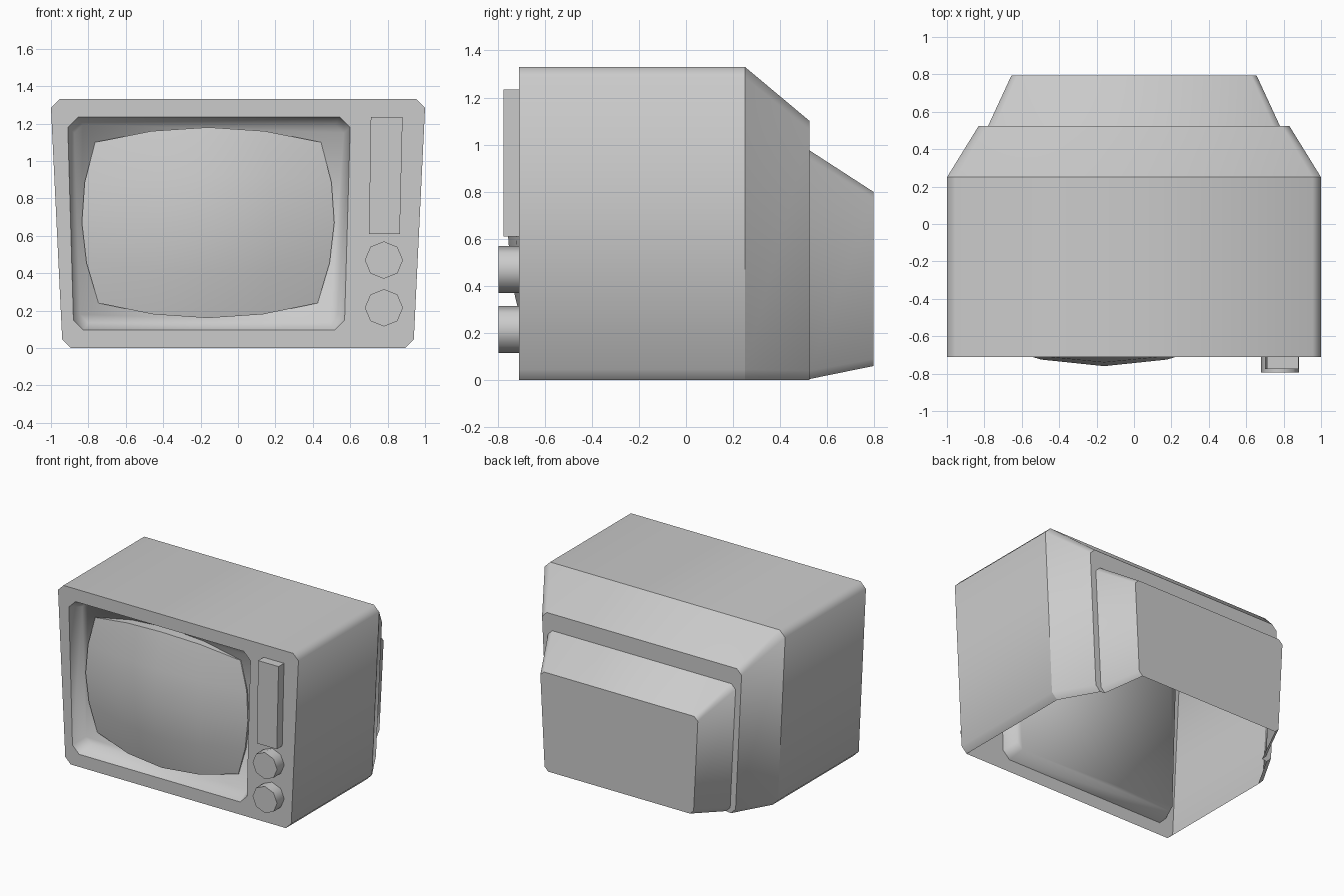
import bpy, bmesh, math

if "Cube" in bpy.data.objects:
    bpy.data.objects.remove(bpy.data.objects["Cube"])


def finish(name, bm, smooth=True):
    bmesh.ops.recalc_face_normals(bm, faces=bm.faces[:])
    for f in bm.faces:
        f.smooth = smooth
    me = bpy.data.meshes.new(name)
    bm.to_mesh(me)
    bm.free()
    ob = bpy.data.objects.new(name, me)
    bpy.context.collection.objects.link(ob)
    return ob


def octagon(bm, y, x0, x1, z0, z1, c, taper):
    """Chamfered rectangle ring; the bottom is narrower by taper on each side."""
    pts = [(x0 + taper + c, z0), (x1 - taper - c, z0), (x1 - taper, z0 + c), (x1, z1 - c),
           (x1 - c, z1), (x0 + c, z1), (x0, z1 - c), (x0 + taper, z0 + c)]
    return [bm.verts.new((x, y, z)) for x, z in pts]


def bridge(bm, a, b, skip=()):
    n = len(a)
    for i in range(n):
        if i not in skip:
            bm.faces.new((a[i], a[(i + 1) % n], b[(i + 1) % n], b[i]))


def sharpen(bm, rings):
    for ring in rings:
        for i, v in enumerate(ring):
            e = bm.edges.get((v, ring[(i + 1) % len(ring)]))
            if e:
                e.smooth = False


# Cabinet: open underneath, recessed front, stepped tapering back
bm = bmesh.new()
panel = octagon(bm, -0.60, -0.875, 0.565, 0.135, 1.195, 0.045, 0.03)
rim = octagon(bm, -0.71, -0.91, 0.60, 0.095, 1.235, 0.055, 0.03)
sections = [(-0.71, 1.0, 0, 1.33, 0.045, 0.06), (0.25, 1.0, 0, 1.33, 0.045, 0.06),
            (0.525, 0.83, 0, 1.10, 0.04, 0.05), (0.525, 0.78, 0.005, 0.975, 0.035, 0.045),
            (0.795, 0.655, 0.06, 0.80, 0.03, 0.035)]
rings = [octagon(bm, y, -w, w, z0, z1, c, t) for y, w, z0, z1, c, t in sections]
bm.faces.new(panel)
bridge(bm, panel, rim)
bridge(bm, rim, rings[0])
for a, b in zip(rings, rings[1:]):
    bridge(bm, a, b, skip=(0,))
bm.faces.new(rings[-1])
sharpen(bm, [rim] + rings)
finish("cabinet", bm)

# Bulging screen: coarse 4 x 4 patch with a skirt down to the recess panel
bm = bmesh.new()
N = 4
grid = []
for j in range(N + 1):
    t = 2 * j / N - 1
    row = []
    for i in range(N + 1):
        s = 2 * i / N - 1
        dx = s * (0.675 - 0.08 * t * t) * (1 + 0.015 * t)
        dz = t * (0.51 - 0.08 * s * s)
        y = min(-0.76 + 0.31 * (dx * dx + dz * dz), -0.605)
        row.append(bm.verts.new((-0.16 + dx, y, 0.67 + dz)))
    grid.append(row)
for j in range(N):
    for i in range(N):
        bm.faces.new((grid[j][i], grid[j][i + 1], grid[j + 1][i + 1], grid[j + 1][i]))
border = (grid[0][:-1] + [r[-1] for r in grid[:-1]] + grid[-1][:0:-1]
          + [r[0] for r in grid[:0:-1]])
skirt = [bm.verts.new((v.co.x, -0.60, v.co.z)) for v in border]
bridge(bm, border, skirt)
sharpen(bm, [border])
finish("screen", bm)

# Speaker panel: slanted slab on the right of the front
bm = bmesh.new()
outline = [(0.70, 0.61), (0.865, 0.61), (0.88, 1.235), (0.71, 1.235)]
front, back = [[bm.verts.new((x, y, z)) for x, z in outline] for y in (-0.775, -0.71)]
bm.faces.new(front)
bridge(bm, front, back)
finish("speaker_panel", bm, smooth=False)

# Two eight-sided knobs
for name, z in (("upper_knob", 0.47), ("lower_knob", 0.215)):
    bm = bmesh.new()
    front, back = [[bm.verts.new((0.78 + 0.102 * math.cos(k * math.pi / 4), y,
                                  z + 0.1 * math.sin(k * math.pi / 4)))
                    for k in range(8)] for y in (-0.795, -0.71)]
    bm.faces.new(front)
    bridge(bm, front, back)
    sharpen(bm, [front])
    finish(name, bm)
